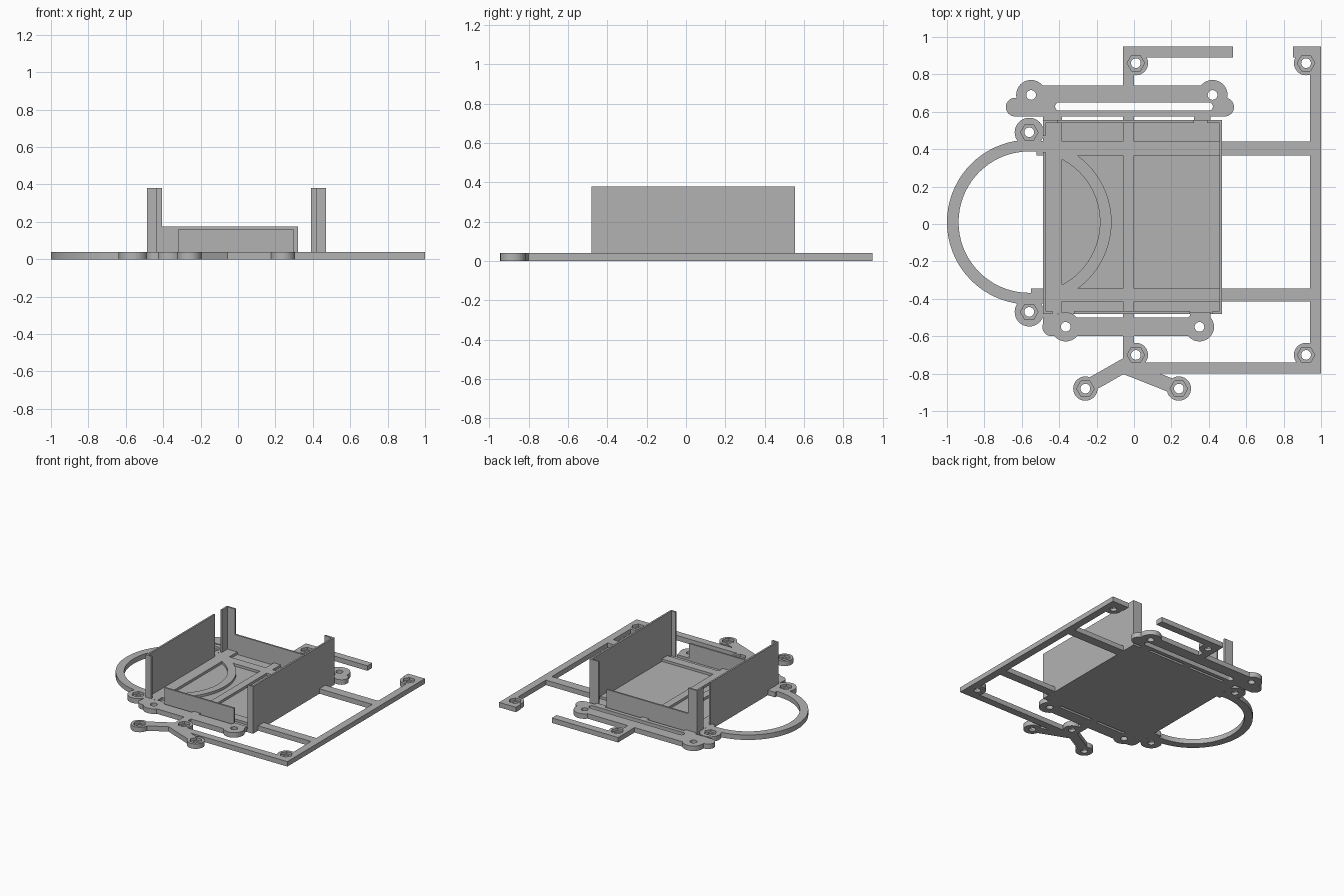
import bpy, bmesh, math
from mathutils import Vector

cube = bpy.data.objects.get("Cube")
if cube:
    bpy.data.objects.remove(cube)

grey = bpy.data.materials.new("mid grey")
grey.use_nodes = True
grey.diffuse_color = (0.45, 0.45, 0.45, 1)
grey.node_tree.nodes["Principled BSDF"].inputs["Base Color"].default_value = (0.45, 0.45, 0.45, 1)

T = 0.04      # frame thickness
FLOOR = 0.02  # tray floor and nut pocket height


def circle(x, y, r, n=32):
    return [(x + r * math.cos(math.tau * i / n), y + r * math.sin(math.tau * i / n)) for i in range(n)]


def rect(x0, x1, y0, y1):
    return [(x0, y0), (x1, y0), (x1, y1), (x0, y1)]


def strip(a, b, w):
    a, b = Vector(a), Vector(b)
    side = (b - a).orthogonal().normalized() * w / 2
    return [tuple(p) for p in (a + side, a - side, b - side, b + side)]


def capsule(x0, x1, y, r, n=8):
    ends = [(x1, -math.pi / 2), (x0, math.pi / 2)]
    return [(x + r * math.cos(s + math.pi * i / n), y + r * math.sin(s + math.pi * i / n))
            for x, s in ends for i in range(n + 1)]


def prism(name, outlines, z0=0.0, z1=T):
    """Extrude separate flat outlines into one object."""
    bm = bmesh.new()
    for pts in outlines:
        low = [bm.verts.new((x, y, z0)) for x, y in pts]
        high = [bm.verts.new((x, y, z1)) for x, y in pts]
        bm.faces.new(low)
        bm.faces.new(high)
        for i in range(len(pts)):
            j = (i + 1) % len(pts)
            bm.faces.new((low[i], low[j], high[j], high[i]))
    bmesh.ops.recalc_face_normals(bm, faces=bm.faces)
    me = bpy.data.meshes.new(name)
    bm.to_mesh(me)
    bm.free()
    me.materials.append(grey)
    ob = bpy.data.objects.new(name, me)
    bpy.context.collection.objects.link(ob)
    return ob


def cut(ob, cutters):
    """Subtract the cutters and bake the result."""
    for c in cutters:
        mod = ob.modifiers.new("cut", "BOOLEAN")
        mod.operation, mod.solver, mod.object = "DIFFERENCE", "EXACT", c
    deps = bpy.context.evaluated_depsgraph_get()
    deps.update()
    me = bpy.data.meshes.new_from_object(ob.evaluated_get(deps))
    ob.modifiers.clear()
    ob.data = me


# Screw positions: (x, y, boss radius)
nuts = [(0.01, 0.86, 0.065), (0.92, 0.86, 0.065), (0.01, -0.7, 0.065), (0.92, -0.7, 0.065),
        (-0.26, -0.88, 0.065), (0.24, -0.88, 0.065), (-0.56, 0.49, 0.078), (-0.56, -0.47, 0.078)]
mounts = [(-0.55, 0.69, 0.08), (0.42, 0.69, 0.08), (-0.365, -0.55, 0.078), (0.35, -0.55, 0.078)]

# Cutters: hexagonal nut pockets, round holes with the long slot, ring centre
nut_cutter = prism("nut_cutter", [circle(x, y, 0.047, 6) for x, y, r in nuts], FLOOR, 0.08)
hole_cutter = prism("hole_cutter", [circle(x, y, 0.026, 20) for x, y, r in nuts + mounts]
                    + [capsule(-0.40, 0.40, 0.628, 0.022)], -0.04, 0.08)
ring_cutter = prism("ring_cutter", [circle(-0.56, 0.01, 0.378, 72)], -0.04, 0.08)
cutters = [nut_cutter, hole_cutter, ring_cutter]
for c in cutters:
    c.hide_render = True

# Flat frame parts
flat = {
    "right_rail": rect(0.94, 1.0, -0.8, 0.95),
    "front_rail": rect(-0.06, 1.0, -0.8, -0.74),
    "back_rail_long": rect(-0.06, 0.53, 0.89, 0.95),
    "back_rail_short": rect(0.85, 1.0, 0.89, 0.95),
    "middle_rail": rect(-0.06, 0.0, -0.8, 0.95),
    "cross_rail_back": rect(-0.52, 1.0, 0.365, 0.44),
    "cross_rail_front": rect(-0.55, 1.0, -0.415, -0.345),
    "tray_left_rail": rect(-0.487, -0.385, -0.48, 0.577),
    "leg_left": strip((-0.215, -0.85), (-0.03, -0.745), 0.075),
    "leg_right": strip((0.19, -0.86), (-0.05, -0.765), 0.075),
    "back_strap": rect(-0.55, 0.42, 0.65, 0.74),
    "back_strap_inner": rect(-0.63, 0.485, 0.575, 0.66),
    "back_lobe_left": circle(-0.635, 0.625, 0.05),
    "back_lobe_right": circle(0.485, 0.625, 0.05),
    "back_tab": rect(0.32, 0.41, 0.55, 0.58),
    "front_strap": rect(-0.44, 0.38, -0.6, -0.5),
    "front_lobe_left": circle(-0.44, -0.55, 0.05),
    "front_lobe_right": circle(0.375, -0.55, 0.05),
    "front_tab_left": rect(-0.487, -0.41, -0.55, -0.47),
    "front_tab_right": rect(0.3, 0.41, -0.52, -0.47),
}
for i, (x, y, r) in enumerate(nuts):
    flat[f"nut_boss_{i + 1}"] = circle(x, y, r)
for i, (x, y, r) in enumerate(mounts):
    flat[f"mount_boss_{i + 1}"] = circle(x, y, r)
for name, pts in flat.items():
    cut(prism(name, [pts]), cutters[:2])

# Round loop running under the tray
loop = prism("round_loop", [circle(-0.56, 0.01, 0.44, 72)])
cut(loop, [ring_cutter, nut_cutter])

# Tray floor
prism("tray_floor", [rect(-0.487, 0.47, -0.48, 0.555)], 0, FLOOR)

# Tall side walls, the left one split by a slit near the back
W, TOP = 0.014, 0.38
x0, x1, y0, y1 = -0.487, 0.47, -0.48, 0.555
prism("side_wall_right", [rect(x1 - W, x1, y0, y1)], 0, TOP)
prism("side_wall_left", [rect(x0, x0 + W, y0, 0.385)], 0, TOP)
prism("side_wall_left_post", [rect(x0, x0 + W, 0.47, y1)], 0, TOP)

# Corner lips
for name, ya, lip in (("front", y0, 0.05), ("back", y1 - W, 0.08)):
    prism(f"{name}_lip_left", [rect(x0, x0 + lip, ya, ya + W)], 0, TOP)
    prism(f"{name}_lip_right", [rect(x1 - lip, x1, ya, ya + W)], 0, TOP)

# Low end walls
prism("front_wall", [rect(-0.32, 0.3, y0, y0 + W)], 0, 0.16)
prism("back_wall", [rect(-0.42, 0.32, y1 - W, y1)], 0, 0.175)

for c in cutters:
    bpy.data.objects.remove(c)
